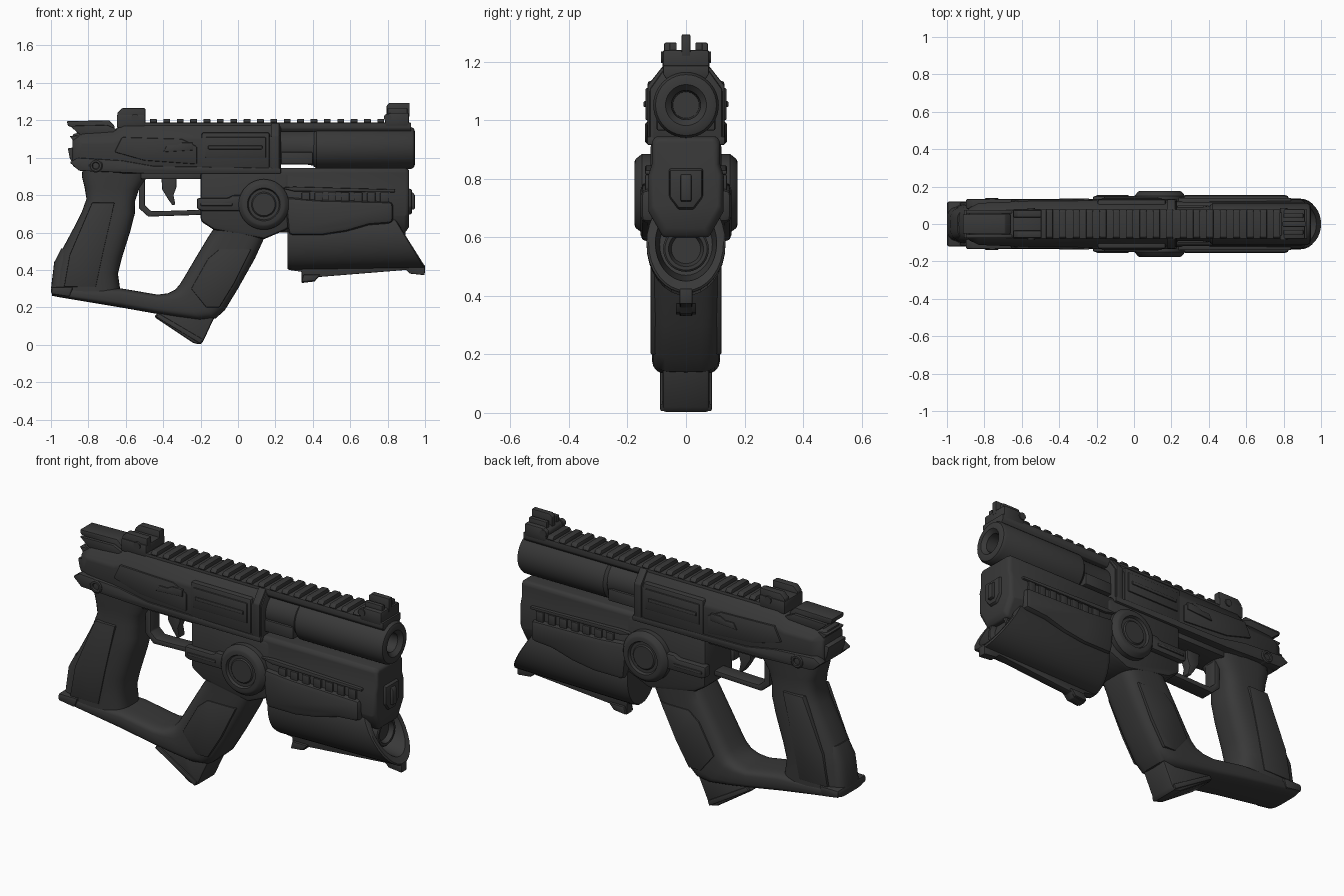
import bpy, bmesh, math
from mathutils import Vector

mat = bpy.data.materials.new("charcoal")
mat.diffuse_color = (0.04, 0.04, 0.04, 1)


def skin(name, rings, bevel=0.0, mirror=False, seg=2):
    """Bridge closed rings of points, cap both ends, bevel sharp edges."""
    bm = bmesh.new()
    vs = [[bm.verts.new(p) for p in r] for r in rings]
    n = len(vs[0])
    for a, b in zip(vs, vs[1:]):
        for i in range(n):
            bm.faces.new((a[i], a[(i + 1) % n], b[(i + 1) % n], b[i]))
    bm.faces.new(vs[0])
    bm.faces.new(vs[-1])
    bmesh.ops.recalc_face_normals(bm, faces=bm.faces)
    if bevel:
        sharp = [e for e in bm.edges if e.calc_face_angle(0) > math.radians(35)]
        bmesh.ops.bevel(bm, geom=sharp, offset=bevel, segments=seg, profile=0.5,
                        affect='EDGES', clamp_overlap=True)
    me = bpy.data.meshes.new(name)
    bm.to_mesh(me)
    bm.free()
    me.materials.append(mat)
    ob = bpy.data.objects.new(name, me)
    bpy.context.collection.objects.link(ob)
    bpy.ops.object.select_all(action='DESELECT')
    ob.select_set(True)
    bpy.context.view_layer.objects.active = ob
    bpy.ops.object.shade_smooth_by_angle(angle=math.radians(32))
    if mirror:
        m = ob.modifiers.new("mirror", 'MIRROR')
        m.use_axis = (False, True, False)
    return ob


def prism(name, pts, hw, bevel=0.008):
    """Side profile extruded symmetrically across y."""
    return skin(name, [[(x, y, z) for x, z in pts] for y in (-hw, hw)], bevel)


def plate(name, pts, y0, y1, bevel=0.006):
    """Side profile raised on both flanks."""
    return skin(name, [[(x, y, z) for x, z in pts] for y in (-y0, -y1)], bevel, True)


def rect(x0, x1, z0, z1):
    return [(x0, z0), (x1, z0), (x1, z1), (x0, z1)]


def loft(name, stations, power):
    """Rounded sections, each spanning two profile points a-b with half width w."""
    rings = []
    for a, b, w in stations:
        a, b = Vector(a), Vector(b)
        ring = []
        for i in range(32):
            c, s = math.cos(i * math.pi / 16), math.sin(i * math.pi / 16)
            u = math.copysign(abs(c) ** (2 / power), c)
            v = math.copysign(abs(s) ** (2 / power), s)
            p = (a + b) / 2 + (b - a) / 2 * v
            ring.append((p.x, w * u, p.y))
        rings.append(ring)
    return skin(name, rings)


def sweep(name, half, stations, bevel=0.01):
    """Half section (y, z in 0..1) mirrored and run along x: (x, hw, z0, z1)."""
    sec = half + [(-y, z) for y, z in reversed(half)]
    return skin(name, [[(x, y * w, z0 + z * (z1 - z0)) for y, z in sec]
                       for x, w, z0, z1 in stations], bevel)


def turned(name, prof, c, axis='x', n=40):
    """Lathe a (distance, radius) profile around x or y."""
    rings = []
    for d, r in prof:
        ang = [i * 2 * math.pi / n for i in range(n)]
        if axis == 'x':
            rings.append([(d, r * math.cos(t), c[1] + r * math.sin(t)) for t in ang])
        else:
            rings.append([(c[0] + r * math.cos(t), -d, c[1] + r * math.sin(t)) for t in ang])
    return skin(name, rings, mirror=(axis == 'y'))


# Upper receiver with chamfered shoulders
sweep("receiver", [(0.92, 0), (1, 0.1), (1, 0.72), (0.58, 1)],
      [(-0.885, 0.085, 0.955, 1.125), (-0.83, 0.112, 0.93, 1.14), (-0.67, 0.118, 0.925, 1.145),
       (-0.61, 0.125, 0.915, 1.18), (0.23, 0.125, 0.915, 1.18)])
plate("receiver_ledge", [(-0.9, 0.975), (-0.85, 0.93), (-0.5, 0.915), (0.23, 0.915),
                         (0.23, 0.945), (-0.45, 0.955), (-0.62, 0.985), (-0.86, 1.0)], 0.08, 0.133)
plate("cheek_panel", [(-0.66, 1.03), (-0.5, 0.985), (-0.22, 0.965), (-0.22, 1.06),
                      (-0.3, 1.1), (-0.62, 1.11)], 0.1, 0.131)
plate("cheek_slot", [(-0.4, 1.03), (-0.24, 1.04), (-0.24, 1.08), (-0.3, 1.08), (-0.33, 1.065),
                     (-0.38, 1.065)], 0.12, 0.137, 0.003)
plate("port_frame", rect(-0.195, 0.17, 0.94, 1.135), 0.08, 0.132, 0.012)
plate("port_cover", rect(-0.175, 0.15, 1.0, 1.11), 0.12, 0.139, 0.006)
plate("port_bar", rect(-0.16, 0.13, 1.045, 1.065), 0.13, 0.145, 0.004)
sweep("divider_band", [(1, 0), (1, 0.75), (0.6, 1)],
      [(0.178, 0.132, 0.92, 1.185), (0.222, 0.132, 0.92, 1.185)], 0.006)
prism("trigger_roof", rect(-0.52, -0.18, 0.885, 0.93), 0.09)

# Barrel
turned("barrel_sleeve", [(0.2, 0.092), (0.37, 0.092), (0.42, 0.1)], (0, 1.055))
plate("sleeve_block", rect(0.23, 0.4, 0.965, 1.03), 0.05, 0.1)
turned("barrel", [(0.405, 0.098), (0.42, 0.112), (0.925, 0.112), (0.94, 0.104), (0.945, 0.092),
                  (0.945, 0.07), (0.925, 0.05), (0.8, 0.045)], (0, 1.052))

# Top rail and its teeth
sweep("rail_base", [(0.85, 0), (1, 0.35), (1, 1)],
      [(-0.6, 0.078, 1.14, 1.187), (0.925, 0.078, 1.14, 1.187)], 0.004)
for i in range(18):
    x = -0.47 + i * 0.0715
    sweep("rail_tooth", [(0.9, 0), (1, 0.4), (0.85, 1)],
          [(x, 0.08, 1.18, 1.207), (x + 0.036, 0.08, 1.18, 1.207)], 0.003)

# Sights
prism("rear_sight_base", rect(-0.648, -0.495, 1.16, 1.23), 0.08)
plate("rear_sight_ear", [(-0.645, 1.2), (-0.645, 1.24), (-0.62, 1.265), (-0.495, 1.265),
                         (-0.495, 1.2)], 0.035, 0.075)
prism("front_sight_base", [(0.785, 1.17), (0.915, 1.17), (0.915, 1.24), (0.81, 1.24),
                           (0.785, 1.22)], 0.08)
prism("front_sight_blade", [(0.795, 1.22), (0.795, 1.28), (0.81, 1.293), (0.917, 1.293),
                            (0.917, 1.22)], 0.015, 0.004)
plate("front_sight_ear", rect(0.8, 0.905, 1.22, 1.266), 0.032, 0.056, 0.004)
for x, z in ((-0.55, 1.215), (0.8, 1.215)):
    turned("sight_screw", [(0.06, 0.02), (0.085, 0.02), (0.085, 0.01)], (x, z), 'y', 16)

# Rear hooks and pivot
prism("hammer_fin", [(-0.915, 1.195), (-0.69, 1.2), (-0.66, 1.17), (-0.66, 1.12), (-0.87, 1.12),
                     (-0.85, 1.155), (-0.91, 1.17)], 0.052, 0.005)
plate("rear_rib", [(-0.9, 1.17), (-0.7, 1.175), (-0.62, 1.14), (-0.84, 1.12)], 0.055, 0.075, 0.004)
prism("upper_spur", [(-0.9, 1.115), (-0.84, 1.12), (-0.84, 1.07), (-0.88, 1.09)], 0.075, 0.004)
prism("lower_spur", [(-0.91, 1.05), (-0.85, 1.06), (-0.84, 0.96), (-0.88, 0.96), (-0.9, 1.0)],
      0.075, 0.004)
turned("pivot_screw", [(0.1, 0.036), (0.135, 0.036), (0.14, 0.03), (0.14, 0.02), (0.132, 0.016)],
       (-0.76, 0.957), 'y', 24)

# Rear grip
loft("rear_grip", [((-0.83, 0.95), (-0.47, 0.95), 0.105), ((-0.835, 0.9), (-0.49, 0.89), 0.105),
                   ((-0.82, 0.84), (-0.53, 0.83), 0.1), ((-0.81, 0.78), (-0.55, 0.77), 0.1),
                   ((-0.835, 0.71), (-0.552, 0.7), 0.106), ((-0.87, 0.64), (-0.575, 0.61), 0.11),
                   ((-0.945, 0.5), (-0.622, 0.46), 0.112), ((-0.975, 0.4), (-0.642, 0.38), 0.112),
                   ((-0.993, 0.28), (-0.625, 0.26), 0.112)], 3.2)
plate("grip_side_panel", [(-0.78, 0.76), (-0.66, 0.76), (-0.72, 0.5), (-0.76, 0.31),
                          (-0.93, 0.31), (-0.9, 0.48)], 0.08, 0.115, 0.004)
loft("backstrap", [((-0.945, 0.515), (-0.84, 0.5), 0.075), ((-0.983, 0.44), (-0.86, 0.43), 0.085),
                   ((-1.0, 0.3), (-0.88, 0.3), 0.09)], 3)
prism("grip_heel", [(-1.0, 0.27), (-0.9, 0.255), (-0.88, 0.31), (-0.998, 0.31)], 0.121, 0.012)

# Lower bar sweeping up into the front grip
loft("bar_and_front_grip",
     [((-0.995, 0.262), (-0.99, 0.305), 0.1), ((-0.96, 0.255), (-0.95, 0.305), 0.113),
      ((-0.63, 0.2), (-0.63, 0.302), 0.115), ((-0.45, 0.168), (-0.43, 0.268), 0.115),
      ((-0.33, 0.148), (-0.375, 0.275), 0.116), ((-0.2, 0.13), (-0.335, 0.295), 0.117),
      ((-0.12, 0.14), (-0.31, 0.325), 0.117), ((-0.07, 0.185), (-0.285, 0.365), 0.117),
      ((0, 0.3), (-0.235, 0.45), 0.117), ((0.09, 0.46), (-0.16, 0.575), 0.117),
      ((0.14, 0.57), (-0.13, 0.62), 0.117), ((0.16, 0.66), (-0.16, 0.68), 0.117)], 4)
plate("front_grip_panel", [(0.07, 0.51), (-0.1, 0.51), (-0.16, 0.46), (-0.25, 0.3), (-0.17, 0.2),
                           (-0.1, 0.2), (-0.02, 0.33)], 0.1, 0.121, 0.004)
prism("magazine_foot", [(-0.45, 0.15), (-0.24, 0.01), (-0.2, 0), (-0.185, 0.02), (-0.12, 0.16),
                        (-0.3, 0.24), (-0.43, 0.17)], 0.08, 0.012)
plate("magazine_lip", [(-0.44, 0.15), (-0.2, 0.005), (-0.19, 0.03), (-0.42, 0.165)],
      0.07, 0.088, 0.004)

# Trigger and guard
prism("trigger_guard", [(-0.53, 0.93), (-0.53, 0.73), (-0.48, 0.685), (-0.18, 0.695),
                        (-0.18, 0.722), (-0.4, 0.715), (-0.465, 0.715), (-0.498, 0.745),
                        (-0.498, 0.93)], 0.04, 0.005)
prism("trigger", [(-0.41, 0.9), (-0.405, 0.83), (-0.375, 0.78), (-0.35, 0.745), (-0.335, 0.75),
                  (-0.345, 0.8), (-0.33, 0.84), (-0.33, 0.9)], 0.025, 0.004)

# Magazine well with side latch and round cap
prism("magazine_well", [(-0.2, 0.925), (0.27, 0.925), (0.27, 0.62), (0.14, 0.565),
                        (-0.13, 0.615), (-0.2, 0.66)], 0.122, 0.018)
plate("side_latch", [(-0.22, 0.725), (-0.19, 0.715), (0.06, 0.715), (0.06, 0.8), (-0.03, 0.8),
                     (-0.05, 0.785), (-0.22, 0.785)], 0.1, 0.15, 0.012)
plate("latch_groove", rect(-0.2, -0.03, 0.742, 0.758), 0.14, 0.156, 0.004)
turned("round_cap", [(0.1, 0.135), (0.15, 0.135), (0.172, 0.118), (0.176, 0.108), (0.176, 0.088),
                     (0.162, 0.082), (0.162, 0.066), (0.168, 0.06)], (0.138, 0.75), 'y')

# Front housing under the barrel
sweep("front_housing", [(0.6, 0), (0.98, 0.25), (1, 0.6), (0.9, 0.72), (0.9, 0.95), (0.8, 1)],
      [(0.22, 0.13, 0.6, 0.945), (0.895, 0.13, 0.6, 0.945), (0.915, 0.118, 0.63, 0.935)], 0.008)
plate("housing_panel", [(0.25, 0.79), (0.42, 0.775), (0.83, 0.765), (0.83, 0.65), (0.7, 0.64),
                        (0.58, 0.605), (0.45, 0.585), (0.27, 0.585)], 0.08, 0.156, 0.025)
plate("vent_strip", [(0.22, 0.84), (0.3, 0.82), (0.84, 0.815), (0.84, 0.83), (0.3, 0.845)],
      0.1, 0.14, 0.005)
for i in range(7):
    x = 0.34 + i * 0.07
    plate("vent_tooth", rect(x, x + 0.045, 0.76, 0.815), 0.1, 0.14, 0.005)
sweep("nose_badge", [(0.45, 0), (1, 0.3), (1, 1)],
      [(0.9, 0.06, 0.69, 0.84), (0.93, 0.055, 0.7, 0.83)], 0.006)
prism("nose_catch", [(0.92, 0.72), (0.945, 0.725), (0.945, 0.8), (0.935, 0.815), (0.92, 0.815)],
      0.018, 0.004)

# Lower tube with slanted, hollow mouth
loft("lower_tube", [((0.265, 0.75), (0.265, 0.405), 0.125), ((0.29, 0.75), (0.29, 0.4), 0.135),
                    ((0.79, 0.75), (0.995, 0.41), 0.135), ((0.795, 0.745), (1.0, 0.418), 0.128),
                    ((0.82, 0.71), (0.975, 0.45), 0.105), ((0.77, 0.68), (0.84, 0.47), 0.09)], 2)
turned("tube_lens", [(0.75, 0.078), (0.89, 0.078), (0.895, 0.072), (0.895, 0.06), (0.87, 0.05)],
       (0, 0.56))
prism("tube_keel", [(0.34, 0.33), (0.41, 0.338), (0.43, 0.362), (0.9, 0.4), (0.92, 0.38),
                    (0.998, 0.372), (1.0, 0.425), (0.9, 0.45), (0.27, 0.43), (0.27, 0.4),
                    (0.34, 0.39)], 0.022, 0.004)
plate("keel_foot", [(0.34, 0.335), (0.41, 0.342), (0.44, 0.375), (0.35, 0.375)], 0.01, 0.035, 0.004)
